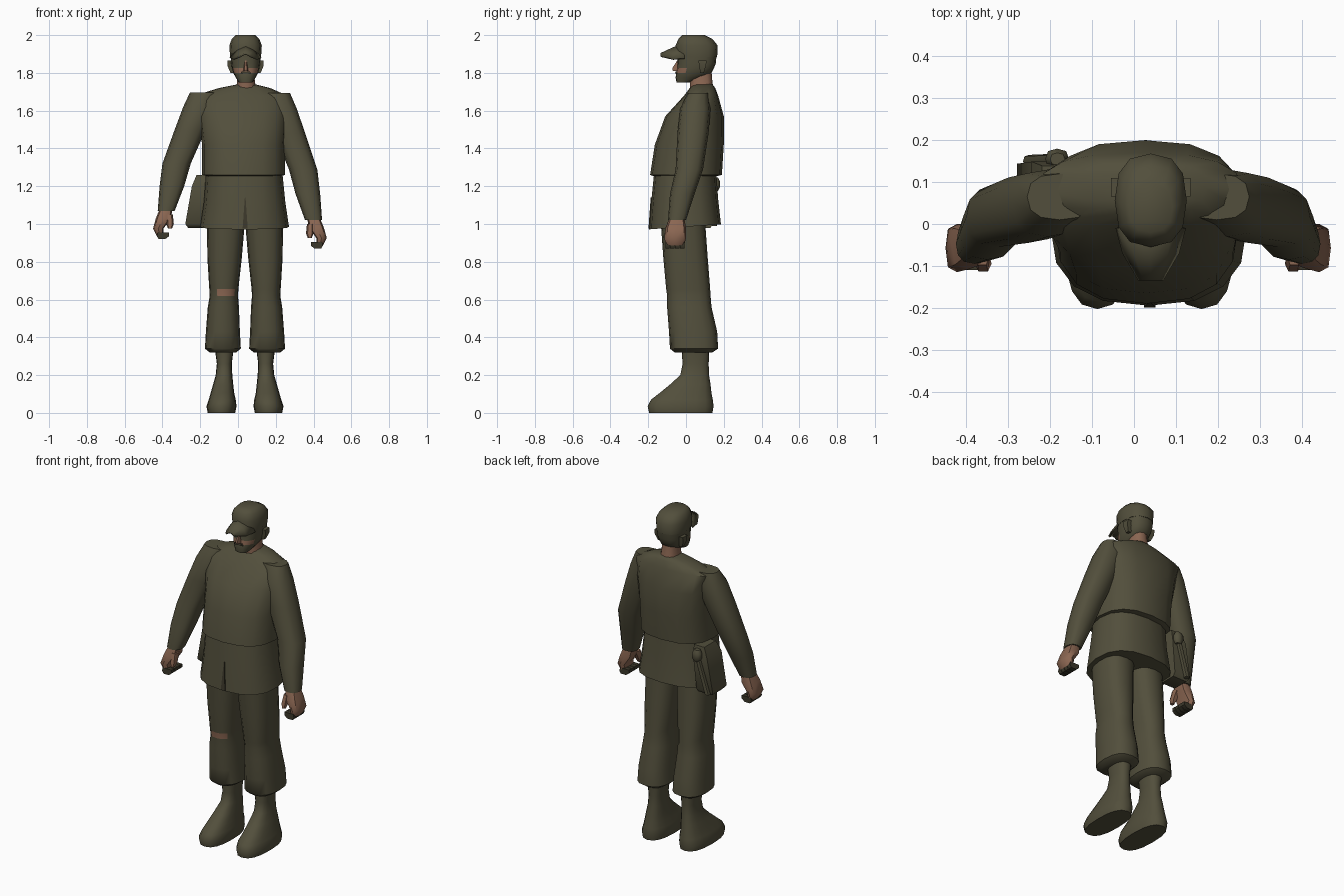
import bpy, bmesh, math

cube = bpy.data.objects.get("Cube")
if cube:
    bpy.data.objects.remove(cube, do_unlink=True)


def make_material(name, red, green, blue):
    mat = bpy.data.materials.new(name)
    mat.use_nodes = True
    color = (red, green, blue, 1)
    mat.diffuse_color = color
    shader = mat.node_tree.nodes["Principled BSDF"]
    shader.inputs["Base Color"].default_value = color
    shader.inputs["Roughness"].default_value = 0.9
    return mat


OLIVE = make_material("olive cloth", .085, .078, .045)
DARK = make_material("dark olive", .045, .04, .024)
SKIN = make_material("skin", .26, .135, .085)


def finish(name, bm, material, angle=50):
    """Turn a bmesh into a smooth shaded object."""
    bmesh.ops.recalc_face_normals(bm, faces=bm.faces)
    mesh = bpy.data.meshes.new(name)
    bm.to_mesh(mesh)
    bm.free()
    obj = bpy.data.objects.new(name, mesh)
    bpy.context.collection.objects.link(obj)
    mesh.materials.append(material)
    bpy.ops.object.select_all(action='DESELECT')
    obj.select_set(True)
    bpy.context.view_layer.objects.active = obj
    bpy.ops.object.shade_smooth_by_angle(angle=math.radians(angle))
    return obj


def loft(name, rings, material, sides=16, power=2.5, slope=0, turn=0):
    """Skin a stack of rings, each given as height, x range and y range."""
    bm = bmesh.new()
    loops = []
    for z, x0, x1, y0, y1 in rings:
        loop = []
        for i in range(sides):
            a = math.tau * (i + turn) / sides
            c, s = math.cos(a), math.sin(a)
            px = math.copysign(abs(c) ** (2 / power), c) * (x1 - x0) / 2
            py = math.copysign(abs(s) ** (2 / power), s) * (y1 - y0) / 2
            loop.append(bm.verts.new(((x0 + x1) / 2 + px, (y0 + y1) / 2 + py, z + slope * py)))
        loops.append(loop)
    for low, high in zip(loops, loops[1:]):
        for i in range(sides):
            j = (i + 1) % sides
            bm.faces.new((low[i], low[j], high[j], high[i]))
    bm.faces.new(loops[0])
    bm.faces.new(loops[-1])
    return finish(name, bm, material)


def block(name, rings, material):
    """Loft with a rectangular section."""
    return loft(name, rings, material, sides=4, power=40, turn=.5)


def paint(obj, material, rule):
    """Give a second material to the faces that satisfy a rule."""
    obj.data.materials.append(material)
    for face in obj.data.polygons:
        if rule(face.center, face.normal):
            face.material_index = 1


def flip(rings, middle):
    return [(z, 2 * middle - x1, 2 * middle - x0, y0, y1) for z, x0, x1, y0, y1 in rings]


def lower(rings, drop):
    """Lengthen an arm progressively below the shoulder."""
    return [(ring[0] - drop * min(1, (1.7 - ring[0]) / .6), *ring[1:]) for ring in rings]


# Jacket: bloused chest and flared skirt with a front slit
loft("jacket_chest", [
    (1.25, -.15, .21, -.16, .15),
    (1.26, -.19, .25, -.19, .19),
    (1.42, -.19, .25, -.165, .2),
    (1.57, -.21, .26, -.11, .2),
    (1.68, -.23, .26, -.01, .17),
    (1.72, -.1, .17, .02, .155),
    (1.74, 0, .09, .04, .14)], OLIVE)
loft("jacket_skirt", [
    (.985, -.2, .27, -.195, .185),
    (1.12, -.18, .25, -.185, .17),
    (1.27, -.17, .235, -.17, .16)], OLIVE, slope=.07)
block("skirt_slit", [
    (.975, .024, .052, -.199, -.18),
    (1.14, .036, .04, -.187, -.175)], DARK)

# Arms and hands, the left one slightly longer
arm = [
    (1.07, -.425, -.335, -.095, 0),
    (1.2, -.415, -.285, -.085, .045),
    (1.32, -.4, -.25, -.055, .09),
    (1.5, -.335, -.17, -.045, .12),
    (1.62, -.29, -.12, -.03, .13),
    (1.695, -.255, -.1, .01, .12)]
palm = [
    (.935, -.43, -.395, -.105, -.01),
    (.975, -.45, -.395, -.115, 0),
    (1.03, -.435, -.355, -.108, 0),
    (1.09, -.41, -.345, -.085, -.01)]
thumb = [
    (.975, -.37, -.35, -.115, -.09),
    (1.0, -.38, -.34, -.115, -.075),
    (1.05, -.38, -.345, -.1, -.05)]
finger = [
    (.92, -.42, -.385, 0, .024),
    (.935, -.43, -.365, 0, .024),
    (.955, -.425, -.365, 0, .024)]
for side, drop in (("right", 0), ("left", .05)):
    def place(rings):
        return lower(flip(rings, .01) if drop else rings, drop)
    loft(side + "_sleeve", place(arm), OLIVE, sides=12)
    loft(side + "_palm", place(palm), SKIN, sides=8, power=3)
    loft(side + "_thumb", place(thumb), SKIN, sides=6)
    for n in range(4):
        shift = n * .026 - .11
        knuckles = [(z, x0, x1, y0 + shift, y1 + shift) for z, x0, x1, y0, y1 in finger]
        block(f"{side}_finger_{n}", place(knuckles), DARK)

# Trousers and boots, mirrored between the legs
leg = [
    (.32, -.15, -.01, -.06, .14),
    (.34, -.175, .015, -.085, .17),
    (.43, -.17, .01, -.09, .165),
    (.56, -.16, .005, -.1, .135),
    (.62, -.15, 0, -.1, .13),
    (.655, -.152, .002, -.105, .128),
    (.82, -.162, .02, -.12, .115),
    (1.03, -.165, .038, -.135, .1)]
boot = [
    (0, -.16, -.015, -.195, .14),
    (.035, -.167, -.008, -.203, .146),
    (.07, -.155, -.012, -.185, .142),
    (.105, -.145, -.02, -.14, .135),
    (.15, -.132, -.025, -.085, .13),
    (.2, -.118, -.03, -.03, .122),
    (.26, -.112, -.033, -.018, .12),
    (.36, -.125, -.02, -.025, .125)]
trousers = loft("right_trouser", leg, OLIVE)
loft("left_trouser", flip(leg, .037), OLIVE)
loft("right_boot", boot, OLIVE)
loft("left_boot", flip(boot, .037), OLIVE)
# Torn knee
paint(trousers, SKIN, lambda c, n: .62 < c.z < .655 and n.y < -.45 and n.x > -.5)

# Neck, head and face
loft("neck", [
    (1.69, -.015, .105, .02, .15),
    (1.75, -.005, .09, .02, .14),
    (1.81, 0, .085, .01, .135)], SKIN, sides=12)
head = loft("head", [
    (1.75, .005, .077, -.05, .02),
    (1.775, -.012, .093, -.055, .09),
    (1.8, -.025, .107, -.052, .135),
    (1.825, -.032, .113, -.047, .148),
    (1.85, -.036, .117, -.045, .158),
    (1.9, -.04, .12, -.045, .162)], OLIVE)
paint(head, SKIN, lambda c, n: 1.8 < c.z < 1.825 and n.y < -.3)
loft("nose", [
    (1.81, .027, .055, -.072, -.03),
    (1.825, .03, .052, -.075, -.03),
    (1.865, .036, .046, -.048, -.03)], SKIN, sides=6)
block("moustache", [
    (1.797, .012, .07, -.058, -.04),
    (1.808, .02, .062, -.056, -.04)], DARK)
ear = [
    (1.8, -.04, -.02, .075, .095),
    (1.835, -.055, -.02, .07, .105),
    (1.865, -.055, -.02, .065, .11)]
block("right_ear", ear, OLIVE)
block("left_ear", flip(ear, .04), OLIVE)

# Cap crown and drooping arched bill
loft("cap_crown", [
    (1.885, -.042, .122, -.05, .165),
    (1.945, -.046, .126, -.055, .168),
    (1.98, -.033, .113, -.04, .14),
    (2.0, -.012, .092, -.02, .1)], OLIVE, sides=12)
bm = bmesh.new()
rows = []
for y, half, middle, edge in ((-.01, .084, .955, .88), (-.07, .068, .935, .875), (-.135, .03, .905, .89)):
    row = []
    for u in (-1, -.6, 0, .6, 1):
        z = 1 + middle - (middle - edge) * u * u
        row.append(bm.verts.new((.04 + half * u, y, z)))
    rows.append(row)
for back, front in zip(rows, rows[1:]):
    for i in range(len(back) - 1):
        bm.faces.new((back[i], back[i + 1], front[i + 1], front[i]))
bill = finish("cap_bill", bm, OLIVE)
bill.modifiers.new("thickness", 'SOLIDIFY').thickness = .01

# Hip pouch with a slung hand tool behind it
block("hip_pouch", [
    (.98, -.265, -.17, .03, .13),
    (1.0, -.28, -.17, .01, .145),
    (1.2, -.245, -.15, .01, .15),
    (1.26, -.22, -.15, .03, .14)], OLIVE)
loft("tool_handle", [
    (.99, -.265, -.235, .135, .165),
    (1.2, -.2, -.172, .14, .168)], OLIVE, sides=8)
loft("tool_head", [
    (1.175, -.2, -.165, .14, .17),
    (1.195, -.212, -.155, .13, .18),
    (1.225, -.212, -.155, .13, .18),
    (1.245, -.2, -.165, .14, .17)], OLIVE, sides=8)
